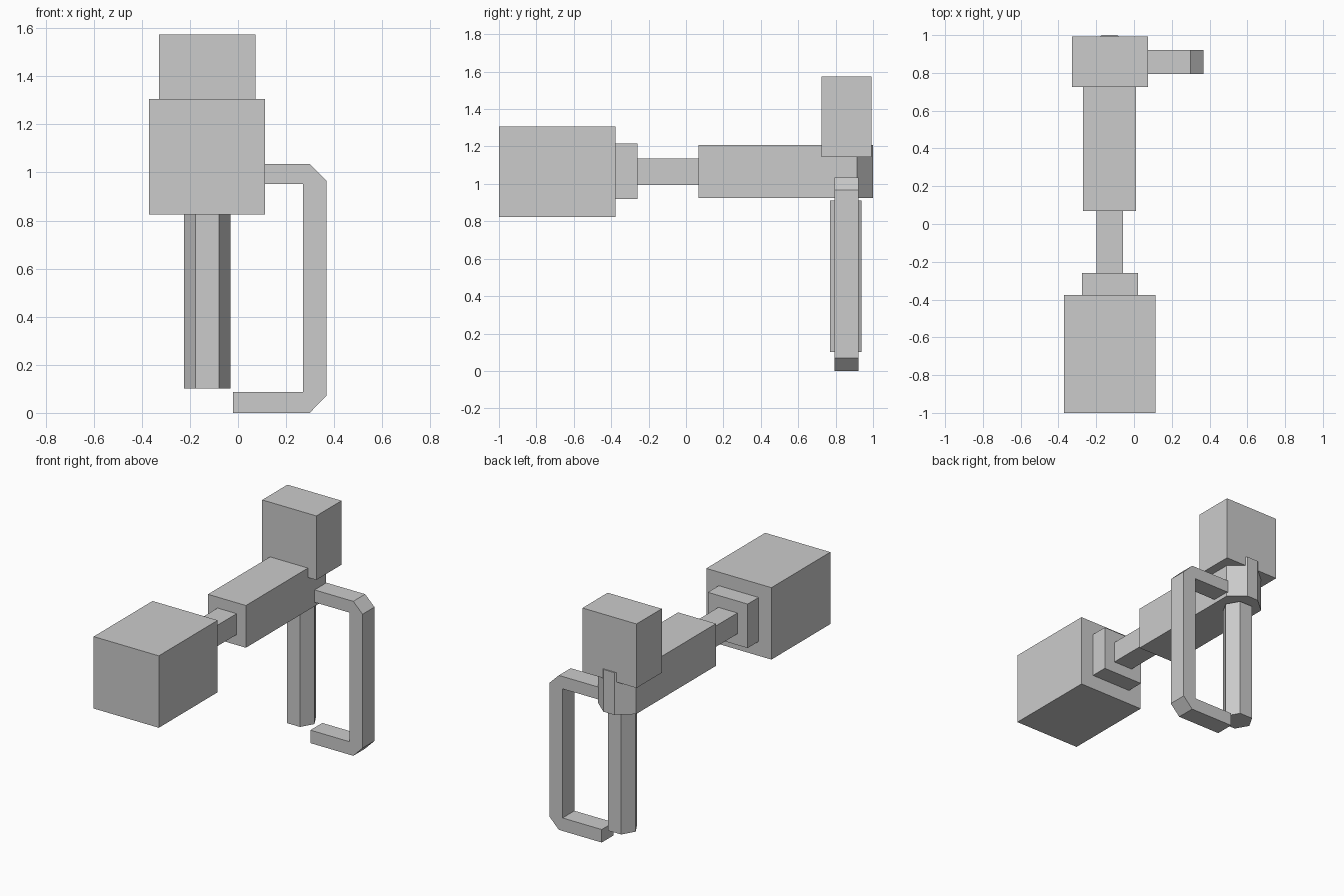
import bpy, bmesh
from math import cos, sin, pi
from mathutils import Vector

if "Cube" in bpy.data.objects:
    bpy.data.objects.remove(bpy.data.objects["Cube"])


def prism(name, base, offset):
    """Extrude a closed polygon of 3D points along an offset."""
    bm = bmesh.new()
    face = bm.faces.new([bm.verts.new(p) for p in base])
    result = bmesh.ops.extrude_face_region(bm, geom=[face], use_keep_orig=True)
    moved = [g for g in result["geom"] if isinstance(g, bmesh.types.BMVert)]
    bmesh.ops.translate(bm, verts=moved, vec=Vector(offset))
    bmesh.ops.recalc_face_normals(bm, faces=bm.faces)
    mesh = bpy.data.meshes.new(name)
    bm.to_mesh(mesh)
    bm.free()
    obj = bpy.data.objects.new(name, mesh)
    bpy.context.collection.objects.link(obj)
    return obj


def upright(name, outline, z0, z1):
    return prism(name, [(x, y, z0) for x, y in outline], (0, 0, z1 - z0))


def box(name, x0, x1, y0, y1, z0, z1):
    return upright(name, [(x0, y0), (x1, y0), (x1, y1), (x0, y1)], z0, z1)


# Heavy front block, its collar and the connecting rod
box("front_block", -0.37, 0.113, -1.0, -0.376, 0.824, 1.306)
box("collar", -0.275, 0.02, -0.376, -0.26, 0.92, 1.215)
box("rod", -0.199, -0.058, -0.26, 0.068, 0.995, 1.135)

# Main body with a chamfered rear end
upright("body", [(-0.27, 0.068), (0.011, 0.068), (0.011, 0.915),
                 (-0.088, 1.0), (-0.17, 1.0), (-0.27, 0.915)], 0.925, 1.208)

# Block standing on the rear of the body
box("rear_block", -0.328, 0.073, 0.725, 0.992, 1.145, 1.574)

# Hexagonal grip below the body
upright("grip", [(-0.128 + 0.097 * cos(i * pi / 3), 0.854 + 0.097 * sin(i * pi / 3))
                 for i in range(6)], 0.102, 0.91)

# Side guard: C-shaped profile with chamfered outer corners
guard = [(-0.02, 0), (0.298, 0), (0.367, 0.07), (0.367, 0.967), (0.298, 1.035),
         (-0.02, 1.035), (-0.02, 0.952), (0.27, 0.952), (0.27, 0.087), (-0.02, 0.087)]
prism("side_guard", [(x, 0.795, z) for x, z in guard], (0, 0.126, 0))
